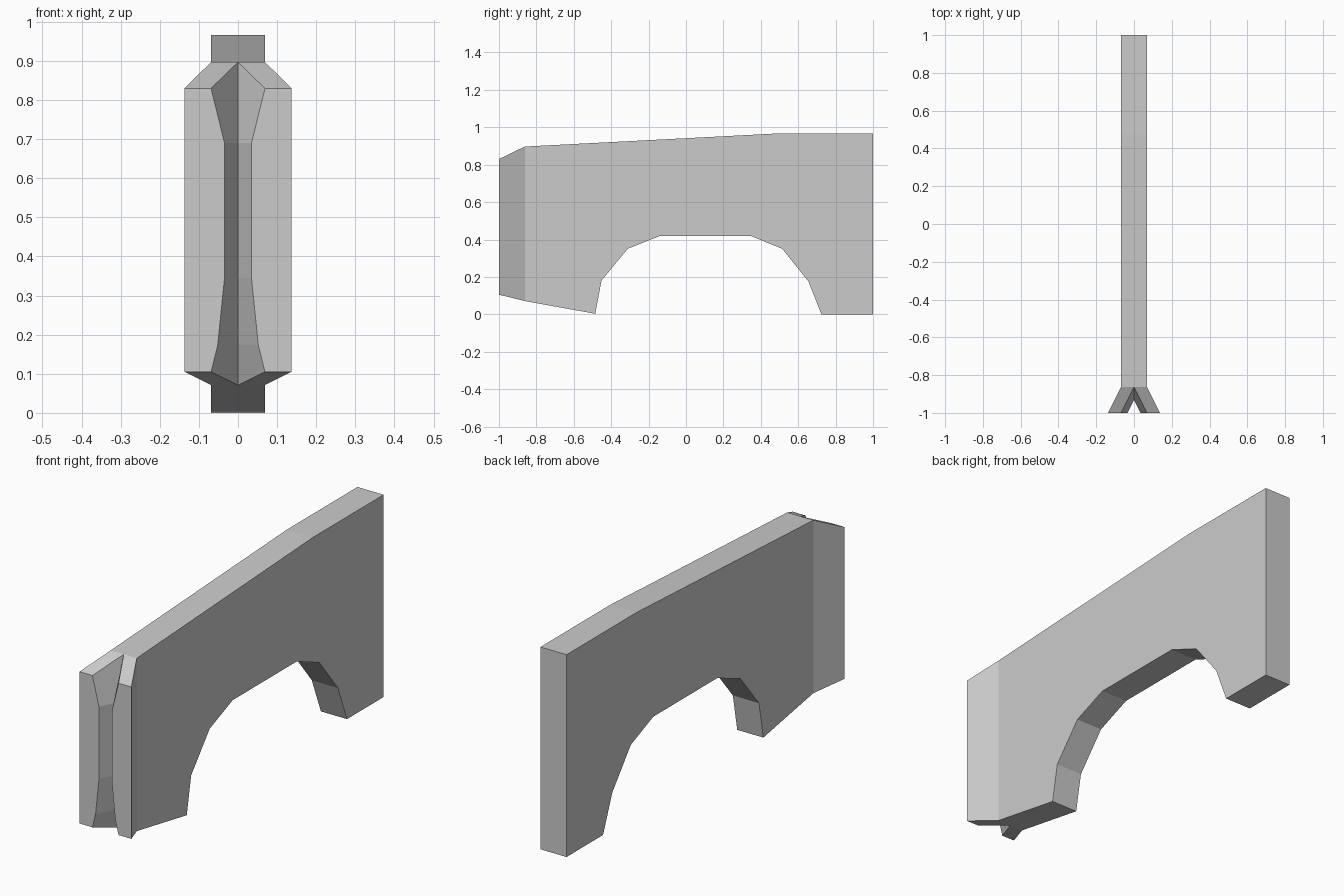
import bpy, bmesh

if "Cube" in bpy.data.objects:
    bpy.data.objects.remove(bpy.data.objects["Cube"])

HALF, FLARE, Y_SPLIT, Y_FRONT = 0.069, 0.137, -0.862, -1.0

# Side outline of the panel (y, z), from top front round to bottom front
outline = [(Y_SPLIT, 0.897), (0.47, 0.966), (1, 0.966), (1, 0), (0.724, 0),
           (0.655, 0.175), (0.515, 0.35), (0.345, 0.42), (-0.138, 0.42),
           (-0.312, 0.35), (-0.452, 0.18), (-0.485, 0.003), (Y_SPLIT, 0.071)]

# Front notch rows: valley y, valley z, lip x, lip z
notch = [(Y_SPLIT, 0.897, 0.069, 0.83), (-0.931, 0.69, 0.0345, 0.69),
         (-0.931, 0.345, 0.0345, 0.345), (-0.897, 0.173, 0.052, 0.173),
         (Y_SPLIT, 0.071, 0.069, 0.105)]

bm = bmesh.new()


def face(points, side):
    bm.faces.new([bm.verts.new((x * side, y, z)) for x, y, z in points])


for side in (1, -1):
    # Flat side and the rim around it
    face([(HALF, y, z) for y, z in outline], side)
    for (y0, z0), (y1, z1) in zip(outline, outline[1:]):
        face([(0, y0, z0), (0, y1, z1), (HALF, y1, z1), (HALF, y0, z0)], side)

    # Flared front prong: notch wall, front, outside and end caps
    valley = [(0, y, z) for y, z, _, _ in notch]
    lip = [(x, Y_FRONT, z) for _, _, x, z in notch]
    outer = [(FLARE, Y_FRONT, lip[i][2]) for i in (0, -1)]
    root = [(HALF, Y_SPLIT, valley[i][2]) for i in (0, -1)]
    for i in range(len(notch) - 1):
        face([valley[i], valley[i + 1], lip[i + 1], lip[i]], side)
    face(lip + outer[::-1], side)
    face(outer + root[::-1], side)
    for i in (0, -1):
        face([valley[i], lip[i], outer[i], root[i]], side)

bmesh.ops.remove_doubles(bm, verts=bm.verts, dist=0.0005)
bmesh.ops.recalc_face_normals(bm, faces=bm.faces)
mesh = bpy.data.meshes.new("arched_panel")
bm.to_mesh(mesh)
bm.free()
bpy.context.collection.objects.link(bpy.data.objects.new("arched_panel", mesh))
